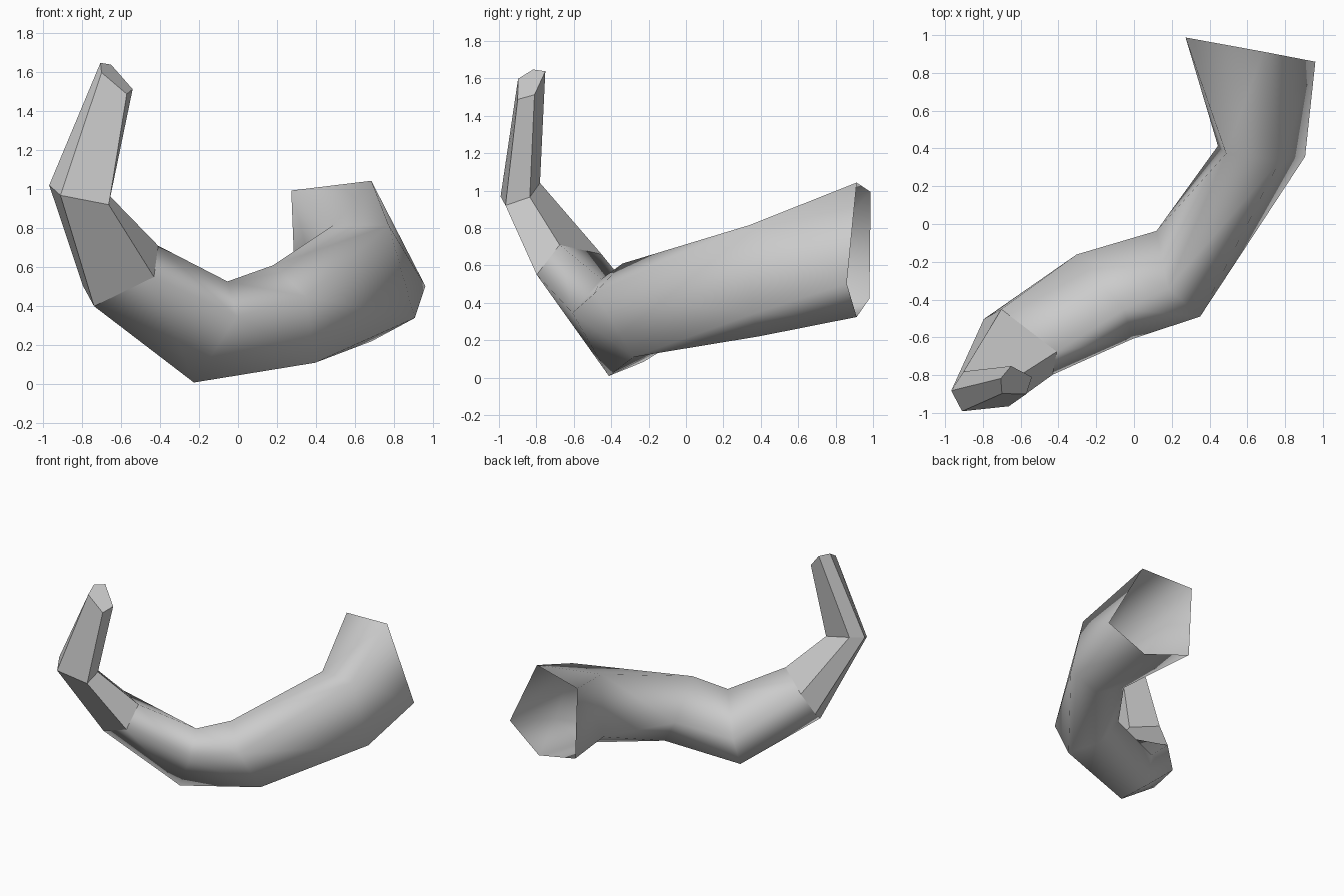
import bpy
import bmesh
from mathutils import Vector

default_cube = bpy.data.objects.get("Cube")
if default_cube:
    bpy.data.objects.remove(default_cube, do_unlink=True)


def make_material(name, value):
    """Plain flat grey material."""
    material = bpy.data.materials.new(name)
    material.use_nodes = True
    colour = (value, value, value, 1.0)
    material.diffuse_color = colour
    shader = next(n for n in material.node_tree.nodes if n.type == "BSDF_PRINCIPLED")
    shader.inputs["Base Color"].default_value = colour
    return material


# Five-sided cross-section: (across, depth), narrow side first, ridge at the far side
PROFILE = [(0.5, 0), (-0.5, 0), (-0.81, 1), (0, 1.25), (0.81, 1)]

# Stations from the tip to the open root: origin, across vector, depth vector
STATIONS = [
    ((-.555, -.855, 1.5), (.03, .09, .025), (-.12, .03, .118)),
    ((-.66, -.9, .943), (.005, .13, .045), (-.246, .014, .062)),
    ((-.42, -.737, .63), (.022, .122, .16), (-.3, .187, -.1)),
    ((-.03, -.53, .437), (-.048, .155, .18), (-.235, .243, -.282)),
    ((.265, -.415, .53), (-.17, .15, .16), (-.008, .257, -.29)),
    ((.63, .355, .815), (-.285, .035, 0), (.045, .03, -.475)),
    ((.478, .95, 1.018), (-.41, .075, -.05), (.15, -.03, -.555)),
]
FLAT_SEGMENTS = 2  # the faceted claw comes before the smooth arm


def add_ring(bm, station):
    """Place the cross-section in the plane of one station."""
    origin, across, depth = (Vector(v) for v in station)
    return [bm.verts.new(origin + across * u + depth * v) for u, v in PROFILE]


def bridge(bm, first, second, smooth):
    """Join two neighbouring rings with quads."""
    count = len(first)
    for i in range(count):
        j = (i + 1) % count
        face = bm.faces.new((first[i], first[j], second[j], second[i]))
        face.smooth = smooth


# Sweep the bent limb, closing only the pointed end
bm = bmesh.new()
rings = [add_ring(bm, station) for station in STATIONS]
for index, (first, second) in enumerate(zip(rings, rings[1:])):
    bridge(bm, first, second, smooth=index >= FLAT_SEGMENTS)
bm.faces.new(list(reversed(rings[0])))
bmesh.ops.recalc_face_normals(bm, faces=bm.faces)

mesh = bpy.data.meshes.new("bent_limb")
bm.to_mesh(mesh)
bm.free()
mesh.materials.append(make_material("light_grey", 0.6))
limb = bpy.data.objects.new("bent_limb", mesh)
bpy.context.collection.objects.link(limb)
